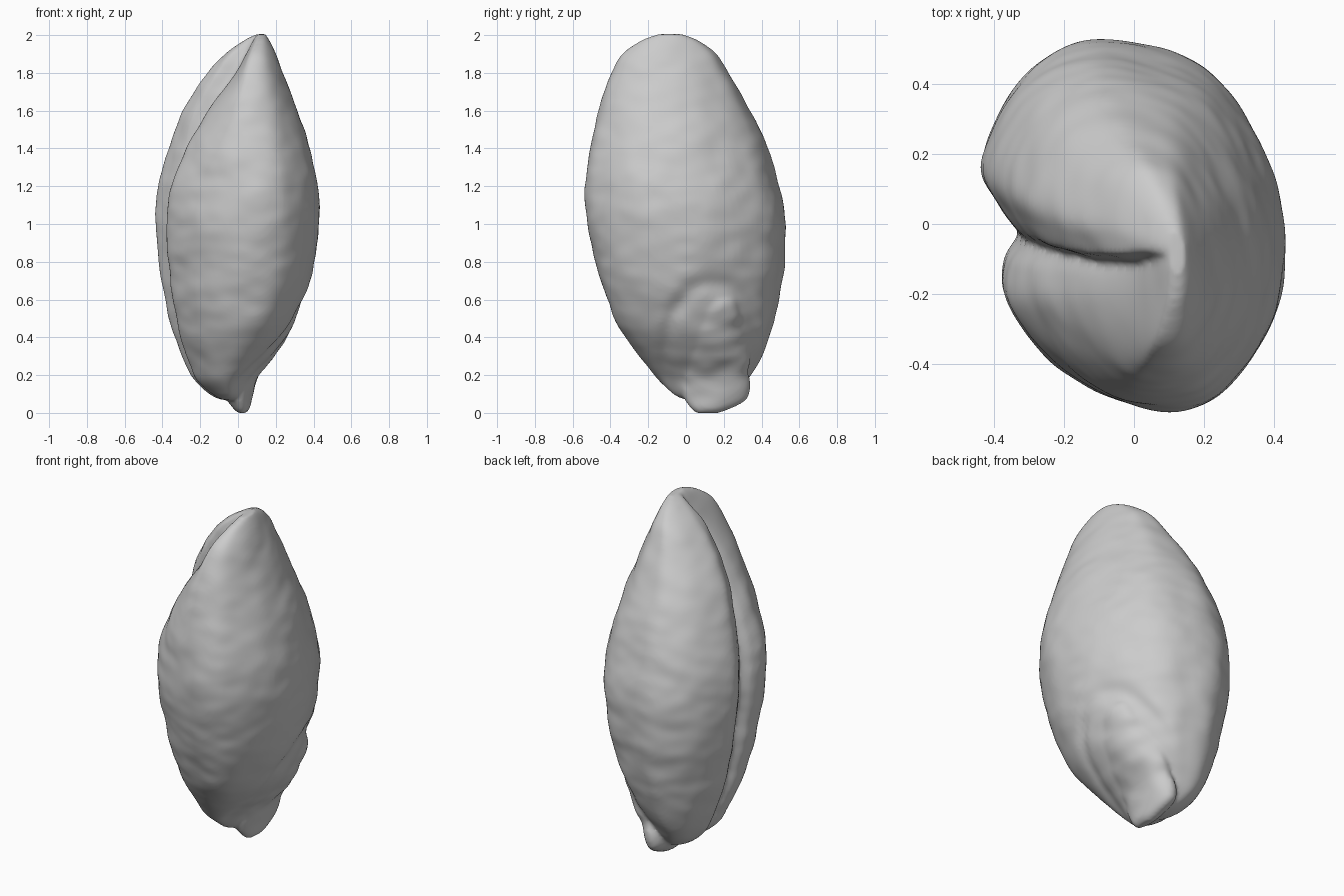
import bpy, bmesh, math
from mathutils import Vector, noise

cube = bpy.data.objects.get("Cube")
if cube:
    bpy.data.objects.remove(cube)


def spline(rows, t, closed=False):
    """Catmull-Rom point at t (0..1) along a list of tuples."""
    n = len(rows)
    s = t * (n if closed else n - 1)
    i = min(int(s), n - 1 if closed else n - 2)
    f = s - i
    pick = (lambda k: rows[k % n]) if closed else (lambda k: rows[max(0, min(n - 1, k))])
    a, b, c, d = (pick(i + k) for k in (-1, 0, 1, 2))
    return [0.5 * (2 * q + (r - p) * f + (2 * p - 5 * q + 4 * r - w) * f * f
                   + (3 * q - p - 3 * r + w) * f ** 3) for p, q, r, w in zip(a, b, c, d)]


def loft(bm, rings):
    """Skin a stack of equal rings and close both ends."""
    loops = [[bm.verts.new(p) for p in ring] for ring in rings]
    n = len(loops[0])
    for low, high in zip(loops, loops[1:]):
        for i in range(n):
            j = (i + 1) % n
            bm.faces.new((low[i], low[j], high[j], high[i]))
    bm.faces.new(loops[0][::-1])
    bm.faces.new(loops[-1])


def wrinkle(p, amount):
    """Push a point sideways with soft, mostly horizontal ripples."""
    out = Vector((p.x, p.y, 0))
    if out.length > 0.05:
        ripple = noise.noise(Vector((p.x * 4, p.y * 4, p.z * 6)))
        ripple += 0.5 * noise.noise(Vector((p.x * 9, p.y * 9, p.z * 14)))
        p += out.normalized() * ripple * amount
    return p


# Cross-section of the grain, with the crease between the two lobes
SECTION = [(-.43, .17), (-.37, .34), (-.27, .46), (-.12, .53), (.06, .505), (.19, .455),
           (.29, .35), (.39, .17), (.43, 0), (.42, -.2), (.35, -.37), (.24, -.49),
           (.1, -.53), (-.06, -.5), (-.2, -.42), (-.31, -.31), (-.375, -.2), (-.37, -.11),
           (-.34, -.06), (-.325, -.035), (-.34, -.005), (-.385, .06)]
# Height, x from, x to, y from, y to, extra lean of the front lobe
PROFILE = [(.07, -.09, 0, 0, .18, 0), (.1, -.15, .03, -.07, .25, 0),
           (.2, -.255, .08, -.165, .345, 0), (.4, -.335, .25, -.32, .44, 0),
           (.6, -.39, .345, -.42, .49, 0), (.8, -.42, .4, -.48, .52, 0),
           (1, -.435, .43, -.52, .53, 0), (1.2, -.42, .42, -.53, .495, .02),
           (1.4, -.37, .375, -.51, .43, .06), (1.6, -.29, .31, -.465, .34, .11),
           (1.8, -.16, .24, -.4, .22, .14), (1.9, -.07, .2, -.33, .16, .11),
           (1.97, .03, .17, -.24, .07, .05), (2.005, .1, .15, -.15, -.02, 0)]
# Germ: height, centre x, half width x, centre y, half width y
GERM = [(0, .02, .02, .11, .06), (.03, .015, .045, .135, .115), (.1, .005, .075, .155, .175),
        (.2, .03, .09, .155, .185), (.3, .08, .11, .15, .19), (.4, .135, .12, .14, .19),
        (.5, .18, .12, .13, .17), (.6, .225, .09, .13, .13), (.64, .25, .05, .13, .07)]


def body_ring(t):
    z, x0, x1, y0, y1, lean = spline(PROFILE, t)
    ring = []
    for i in range(120):
        x, y = spline(SECTION, i / 120, True)
        u, v = x / .43, y / .53
        p = Vector((x0 + (x1 - x0) * (u + 1) / 2, y0 + (y1 - y0) * (v + 1) / 2, z))
        if v < 0:
            p.x += lean * max(0, -u) * min(1, -v * 14)
        # Shallow trough around the germ
        if u > 0:
            d = math.hypot((p.y - .14) / .24, (z - .3) / .37)
            p.x -= .02 * math.exp(-((d - 1.05) / .15) ** 2) * min(1, u * 2)
        ring.append(wrinkle(p, .01))
    return ring


def germ_ring(t):
    z, cx, rx, cy, ry = spline(GERM, t)
    angles = [math.tau * i / 48 for i in range(48)]
    return [wrinkle(Vector((cx + rx * math.cos(a), cy + ry * math.sin(a), z)), .025)
            for a in angles]


bm = bmesh.new()
loft(bm, [body_ring(k / 130) for k in range(131)])
loft(bm, [germ_ring(k / 40) for k in range(41)])
mesh = bpy.data.meshes.new("grain")
bm.to_mesh(mesh)
bm.free()
grain = bpy.data.objects.new("grain", mesh)
bpy.context.collection.objects.link(grain)

# Fuse body and germ into one soft skin
fuse = grain.modifiers.new("fuse", 'REMESH')
fuse.mode = 'VOXEL'
fuse.voxel_size = .012
soften = grain.modifiers.new("soften", 'SMOOTH')
soften.factor = .5
soften.iterations = 5
bpy.context.view_layer.objects.active = grain
grain.select_set(True)
for name in ("fuse", "soften"):
    bpy.ops.object.modifier_apply(modifier=name)

# Rest the tip on the ground
low = min(v.co.z for v in grain.data.vertices)
for v in grain.data.vertices:
    v.co.z -= low
bpy.ops.object.shade_smooth()

# Plain grey husk
husk = bpy.data.materials.new("husk grey")
husk.use_nodes = True
husk.diffuse_color = (.6, .6, .6, 1)
husk.node_tree.nodes["Principled BSDF"].inputs["Base Color"].default_value = (.6, .6, .6, 1)
grain.data.materials.clear()
grain.data.materials.append(husk)
